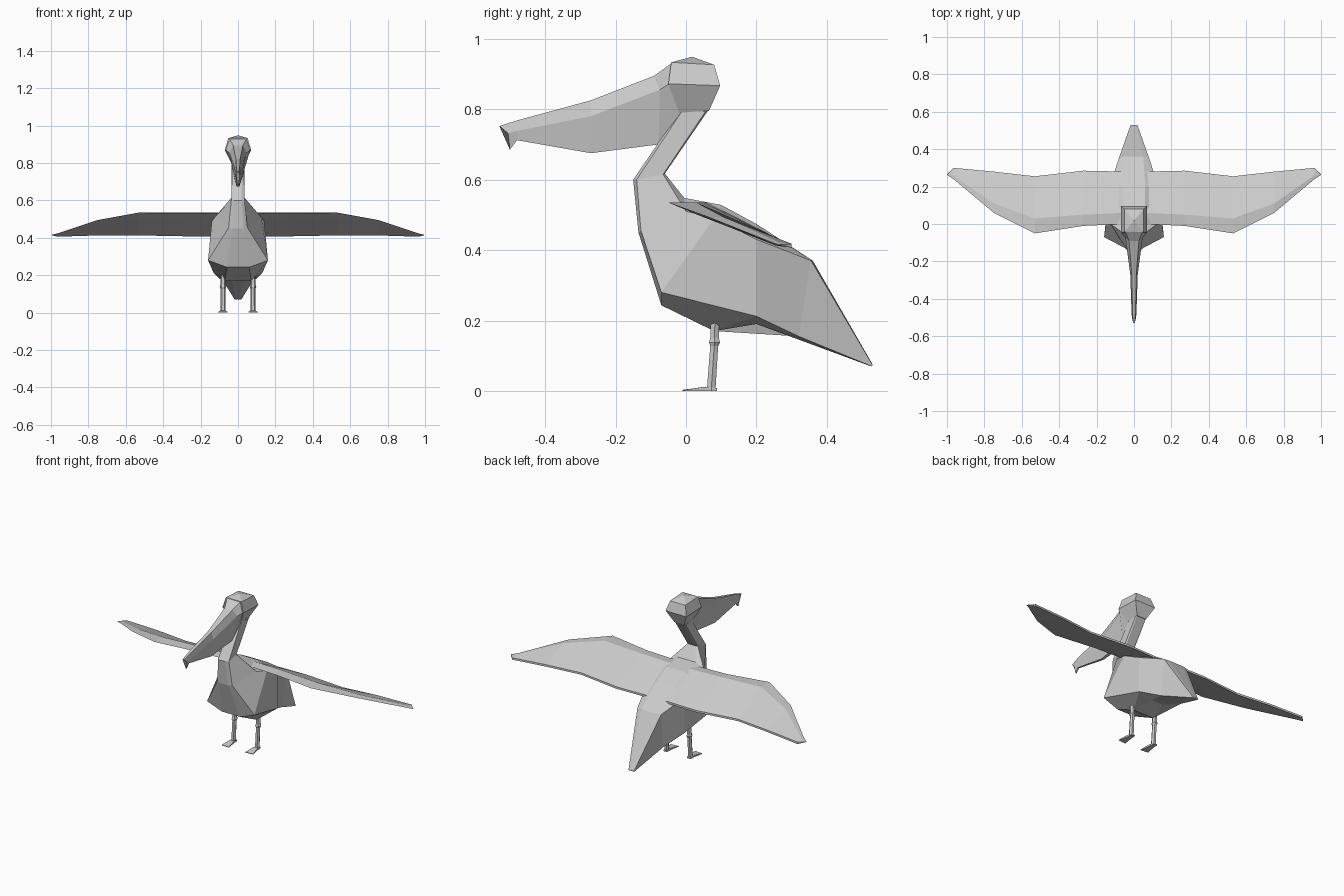
import bpy, bmesh, math
from mathutils import Vector


def loft(name, rings, mirror=False):
    """Skin a list of equal-length point rings and cap both ends."""
    bm = bmesh.new()
    vs = [[bm.verts.new(p) for p in r] for r in rings]
    n = len(vs[0])
    for a, b in zip(vs, vs[1:]):
        for i in range(n):
            j = (i + 1) % n
            bm.faces.new((a[i], a[j], b[j], b[i]))
    bm.faces.new(vs[0])
    bm.faces.new(vs[-1])
    bmesh.ops.remove_doubles(bm, verts=bm.verts, dist=1e-4)
    bmesh.ops.recalc_face_normals(bm, faces=bm.faces)
    me = bpy.data.meshes.new(name)
    bm.to_mesh(me)
    bm.free()
    ob = bpy.data.objects.new(name, me)
    bpy.context.collection.objects.link(ob)
    if mirror:
        ob.modifiers.new("mirror", 'MIRROR').use_mirror_merge = False
    return ob


def full(half):
    """Complete a half section across x = 0."""
    return list(half) + [(-x, y, z) for x, y, z in reversed(half)]


def box(w, y0, y1, z0, z1):
    return [(w, y0, z0), (w, y1, z1), (-w, y1, z1), (-w, y0, z0)]


# Neck, body and tail: half sections run back, shoulder, flank, underside
loft("body", [full(h) for h in (
    [(.03, .062, .795), (.035, .055, .793), (.03, -.012, .793), (.02, -.02, .79)],
    [(.025, -.06, .617), (.035, -.065, .615), (.036, -.14, .60), (.02, -.15, .60)],
    [(.06, -.005, .548), (.125, .0, .51), (.05, -.128, .455), (.03, -.135, .45)],
    [(.06, .10, .528), (.14, .08, .49), (.16, -.07, .28), (.06, -.07, .243)],
    [(.06, .20, .474), (.13, .20, .43), (.13, .20, .212), (.07, .08, .17)],
    [(.05, .36, .37), (.08, .355, .37), (.07, .32, .155), (.04, .20, .19)],
    [(.01, .53, .075), (.018, .53, .073), (.018, .527, .07), (.01, .525, .07)],
)])

# Head
loft("head", [
    box(.032, -.02, .065, .79, .795),
    box(.07, -.05, .097, .872, .867),
    box(.052, -.042, .08, .933, .926),
    box(.001, .015, .02, .948, .948),
])

# Bill with pouch and hooked tip: half sections run top, side, bottom
loft("bill", [full(h) for h in (
    [(.045, -.042, .93), (.066, -.048, .872), (.03, -.015, .79)],
    [(.026, -.09, .895), (.046, -.075, .855), (.015, -.077, .70)],
    [(.012, -.27, .825), (.02, -.27, .78), (.008, -.27, .675)],
    [(.008, -.48, .768), (.013, -.48, .738), (.005, -.48, .712)],
    [(.004, -.53, .752), (.01, -.505, .732), (.003, -.50, .685)],
)])


# Wings: x, leading y/z, ridge y/z, trailing y/z
def wing_section(x, ly, lz, ry, rz, ty, tz):
    mid = lz + (tz - lz) * (ry - ly) / (ty - ly)
    return [(x, ly, lz), (x, ry, rz), (x, ty, tz), (x, ty, tz - .012), (x, ry, mid - .005)]


sections = [wing_section(*s) for s in (
    (.05, .0, .53, .06, .535, .28, .42),
    (.27, -.01, .53, .05, .535, .285, .42),
    (.53, -.05, .535, .03, .535, .255, .425),
    (.75, .06, .495, .11, .492, .28, .425),
    (.965, .24, .423, .26, .424, .30, .418),
)]
sections.append([(1.0, .262 + .001 * i, .415) for i in range(5)])
loft("wings", sections, mirror=True)


# Legs: hexagonal shins with a small knee
def hexagon(y, z, r):
    return [(.08 + r * math.cos(a * math.pi / 3), y + r * math.sin(a * math.pi / 3), z)
            for a in range(6)]


loft("legs", [hexagon(*s) for s in (
    (.082, .20, .014), (.081, .15, .014), (.081, .138, .018),
    (.080, .127, .013), (.072, .01, .014), (.072, .0, .015))], mirror=True)

# Webbed feet
loft("feet", [
    [(.068, .088, 0), (.092, .088, 0), (.092, .088, .008), (.068, .088, .008)],
    [(.066, .055, 0), (.094, .055, 0), (.094, .055, .012), (.066, .055, .012)],
    [(.055, -.01, 0), (.106, -.005, 0), (.106, -.005, .003), (.055, -.01, .003)],
], mirror=True)
